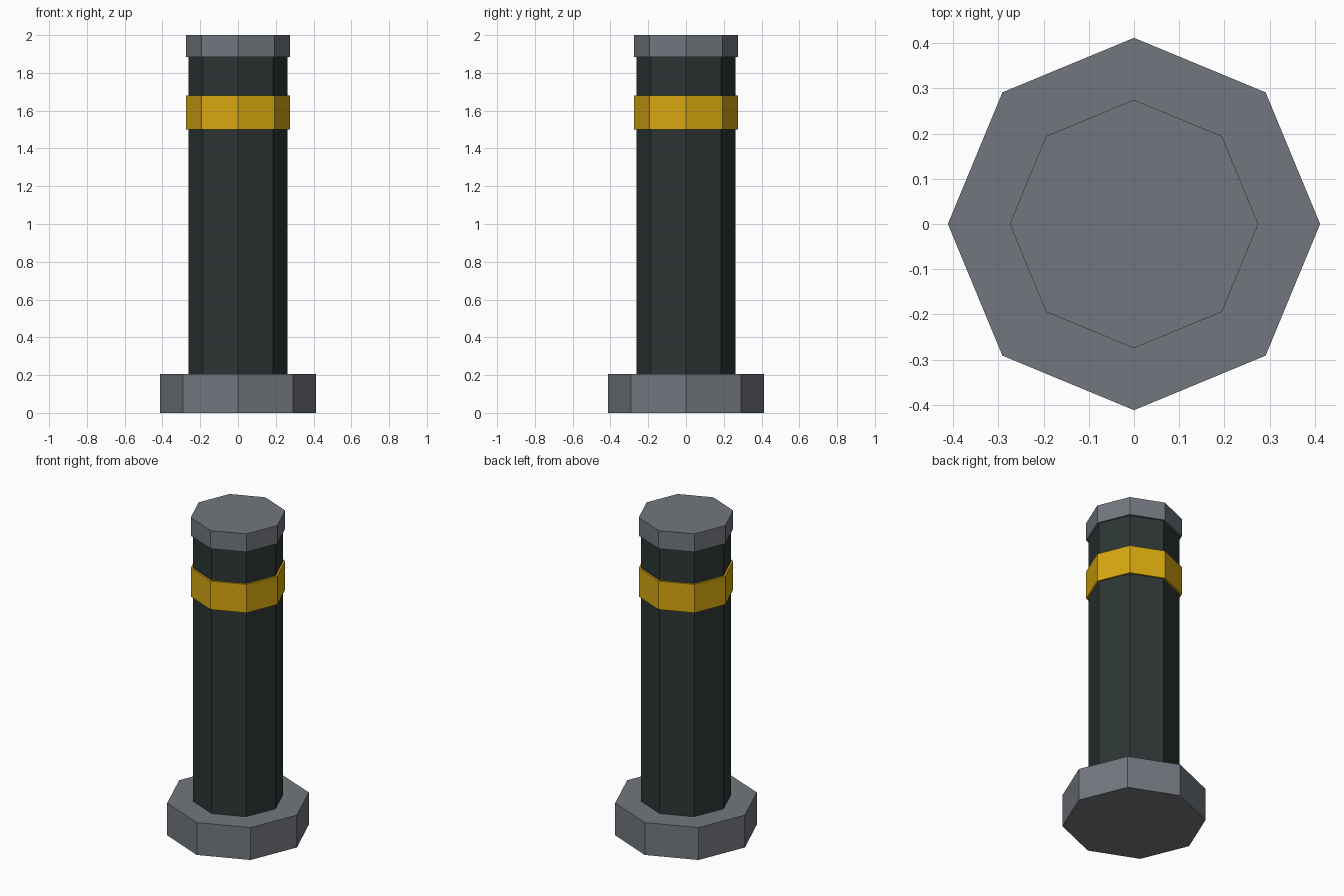
import bpy
import bmesh
from math import cos, sin, pi

SIDES = 8

cube = bpy.data.objects.get("Cube")
if cube:
    bpy.data.objects.remove(cube, do_unlink=True)


def material(name, rgb):
    mat = bpy.data.materials.new(name)
    mat.use_nodes = True
    color = (*rgb, 1.0)
    mat.diffuse_color = color
    mat.node_tree.nodes["Principled BSDF"].inputs["Base Color"].default_value = color
    return mat


def lathe(name, profile, mat, closed_loop=False):
    """Revolve (radius, height) points into a flat-shaded octagonal part."""
    bm = bmesh.new()
    rings = []
    for radius, z in profile:
        angles = [2 * pi * i / SIDES for i in range(SIDES)]
        rings.append([bm.verts.new((radius * cos(a), radius * sin(a), z)) for a in angles])
    pairs = list(zip(rings, rings[1:]))
    if closed_loop:
        pairs.append((rings[-1], rings[0]))
    else:
        bm.faces.new(rings[0])
        bm.faces.new(rings[-1])
    for low, high in pairs:
        for i in range(SIDES):
            j = (i + 1) % SIDES
            bm.faces.new((low[i], low[j], high[j], high[i]))
    bmesh.ops.recalc_face_normals(bm, faces=bm.faces)
    mesh = bpy.data.meshes.new(name)
    bm.to_mesh(mesh)
    bm.free()
    mesh.materials.append(mat)
    obj = bpy.data.objects.new(name, mesh)
    bpy.context.collection.objects.link(obj)
    return obj


grey = material("steel_grey", (0.17, 0.185, 0.21))
dark = material("dark_slate", (0.026, 0.036, 0.035))
gold = material("warning_yellow", (0.68, 0.39, 0.005))

BASE_R, POST_R, RIM_R = 0.412, 0.263, 0.275
BASE_TOP, CAP_BOTTOM = 0.205, 1.885

# Foot, shaft and top cap
lathe("base", [(BASE_R, 0), (BASE_R, BASE_TOP)], grey)
lathe("post", [(POST_R, BASE_TOP), (POST_R, CAP_BOTTOM)], dark)
lathe("cap", [(RIM_R, CAP_BOTTOM), (RIM_R, 2)], grey)

# Raised stripe wrapped around the shaft
lathe("band", [(POST_R, 1.5), (RIM_R, 1.5), (RIM_R, 1.68), (POST_R, 1.68)],
      gold, closed_loop=True)
